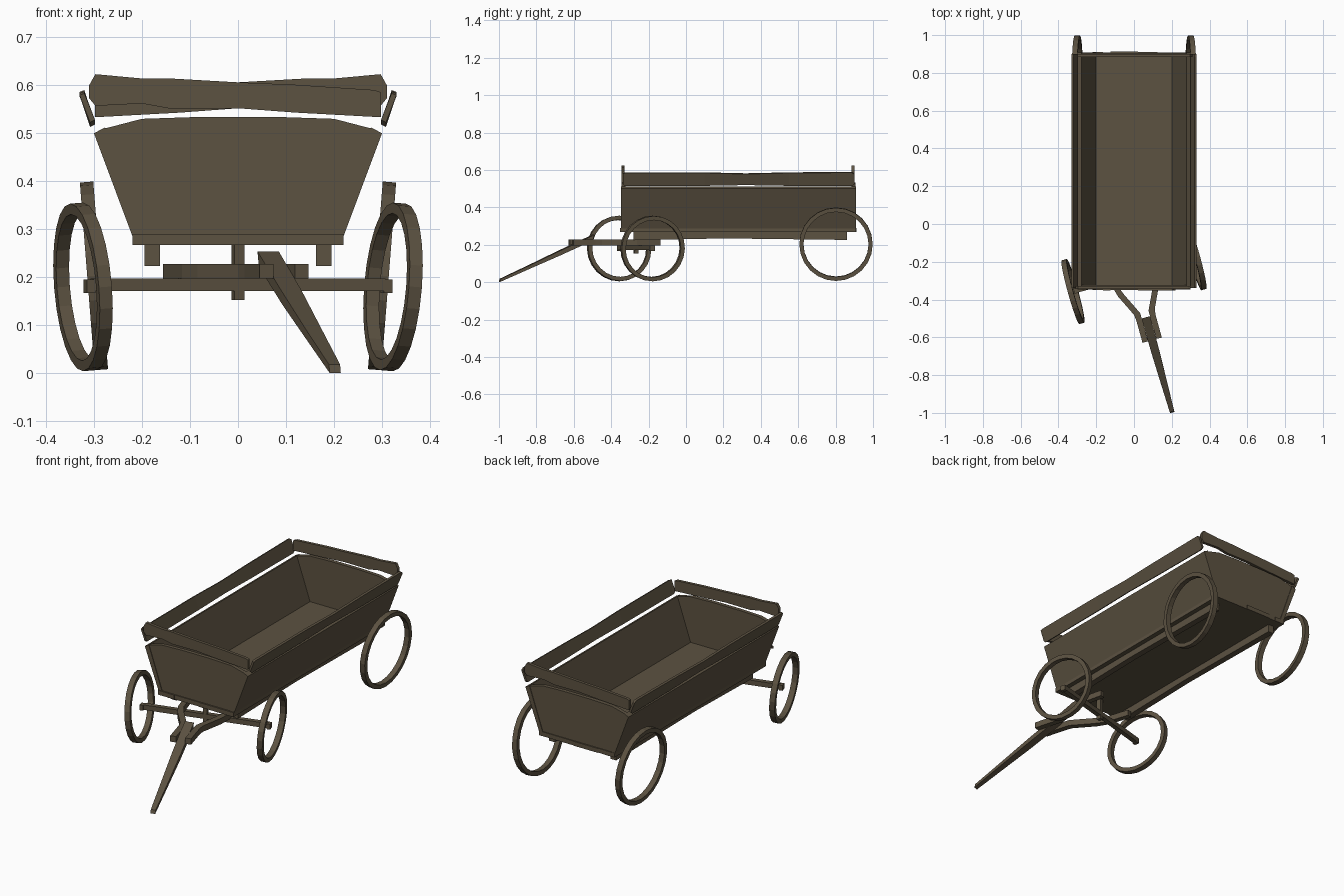
import bpy, bmesh, math, random
from mathutils import Vector, Matrix

if "Cube" in bpy.data.objects:
    bpy.data.objects.remove(bpy.data.objects["Cube"])

random.seed(4)
wood = bpy.data.materials.new("weathered brown wood")
wood.diffuse_color = (0.107, 0.084, 0.053, 1)
wood.use_nodes = True
wood.node_tree.nodes["Principled BSDF"].inputs["Base Color"].default_value = wood.diffuse_color


def finish(name, bm, matrix=None):
    if matrix:
        bm.transform(matrix)
    bmesh.ops.recalc_face_normals(bm, faces=bm.faces)
    me = bpy.data.meshes.new(name)
    bm.to_mesh(me)
    bm.free()
    me.materials.append(wood)
    ob = bpy.data.objects.new(name, me)
    bpy.context.collection.objects.link(ob)
    return ob


def loft(name, rings, matrix=None, closed=False):
    """Join equal-sized rings of points into a solid."""
    bm = bmesh.new()
    vs = [[bm.verts.new(p) for p in r] for r in rings]
    n = len(vs[0])
    for k in range(len(vs) if closed else len(vs) - 1):
        a, b = vs[k], vs[(k + 1) % len(vs)]
        for i in range(n):
            j = (i + 1) % n
            bm.faces.new((a[i], a[j], b[j], b[i]))
    if not closed:
        bm.faces.new(vs[0])
        bm.faces.new(vs[-1])
    return finish(name, bm, matrix)


def box(name, x0, x1, y0, y1, z0, z1, matrix=None):
    return loft(name, [[(x0, y, z0), (x1, y, z0), (x1, y, z1), (x0, y, z1)] for y in (y0, y1)], matrix)


def prism_y(name, pts, y0, y1):
    return loft(name, [[(x, y, z) for x, z in pts] for y in (y0, y1)])


def wheel(name, r, width, matrix):
    """Plain hoop, axis along x."""
    rings = []
    for i in range(24):
        a = 2 * math.pi * i / 24
        c, s = math.cos(a), math.sin(a)
        rings.append([(x, q * c, q * s) for x, q in
                      ((-width / 2, r), (width / 2, r), (width / 2, r - 0.022), (-width / 2, r - 0.022))])
    return loft(name, rings, matrix, closed=True)


# floor planks with slightly uneven ends
edges = [-0.22, -0.165, -0.125, 0.02, 0.125, 0.22]
for i in range(5):
    j = random.uniform(-0.005, 0.005)
    box("floor_plank", edges[i], edges[i + 1], -0.348 + j, 0.913 + j, 0.267, 0.29)

# sloping sides, runners and upper side rails
for s in (-1, 1):
    prism_y("side_board", [(s * 0.2, 0.29), (s * 0.22, 0.286), (s * 0.3, 0.5), (s * 0.277, 0.512)], -0.347, 0.908)
    loft("floor_runner", [[(s * x, y, z) for x, z in ((0.162, z0), (0.195, z0), (0.195, 0.267), (0.162, 0.267))]
                          for y, z0 in ((-0.28, 0.224), (0.2, 0.234), (0.86, 0.226))])
    rings = []
    for y, lo, hi in ((-0.338, 0.01, -0.004), (-0.325, 0, 0), (0.1, 0.002, 0), (0.32, 0.006, -0.005),
                      (0.55, 0.002, 0), (0.885, 0, 0.003), (0.9, 0.01, -0.006)):
        rings.append([(s * 0.308, y, 0.513 + lo), (s * 0.298, y, 0.518 + lo),
                      (s * 0.32, y, 0.587 + hi), (s * 0.33, y, 0.583 + hi)])
    loft("upper_side_rail", rings)

# end panels with a raised top, and tilted upper end rails
panel = [(-0.2, 0.288), (0.2, 0.288), (0.277, 0.51), (0.2, 0.53), (0.08, 0.534),
         (-0.08, 0.534), (-0.2, 0.53), (-0.277, 0.51)]
rail = [(-0.31, 0.573, 0.6), (-0.297, 0.557, 0.623), (-0.2, 0.562, 0.614), (-0.14, 0.551, 0.614),
        (0, 0.552, 0.606), (0.12, 0.543, 0.601), (0.285, 0.534, 0.59), (0.298, 0.534, 0.585)]
for name, y, s in (("front", -0.344, 1), ("rear", 0.885, -1)):
    prism_y(name + "_panel", panel, y, y + 0.02)
    loft(name + "_upper_rail", [[(s * x, y, a), (s * x, y + 0.016, a), (s * x, y + 0.016, b), (s * x, y, b)]
                                for x, a, b in rail])

# rear wheels lean outward at the top
CAMBER = math.radians(4.5)
for s in (-1, 1):
    wheel("rear_wheel", 0.196, 0.028,
          Matrix.Translation((s * 0.3, 0.802, 0.203)) @ Matrix.Rotation(s * CAMBER, 4, 'Y'))

# steered front assembly, turned about the king pin
steer = Matrix.Translation((0, -0.268, 0)) @ Matrix.Rotation(math.radians(15.5), 4, 'Z')
for s in (-1, 1):
    wheel("front_wheel", 0.175, 0.028,
          steer @ Matrix.Translation((s * 0.335, 0, 0.18)) @ Matrix.Rotation(s * CAMBER, 4, 'Y'))
    box("axle_end", *sorted((s * 0.312, s * 0.33)), -0.014, 0.014, 0.167, 0.195, steer)
    # curved fork arm
    loft("fork_arm", [[(s * (x - w), y, 0.197), (s * (x + w), y, 0.197), (s * (x + w), y, 0.228), (s * (x - w), y, 0.228)]
                      for x, y, w in ((0.12, 0.1, 0.014), (0.115, -0.03, 0.014), (0.095, -0.09, 0.017),
                                      (0.04, -0.205, 0.017), (0.038, -0.24, 0.015), (0.038, -0.36, 0.015))], steer)
box("front_axle", -0.315, 0.315, -0.012, 0.012, 0.171, 0.197, steer)
box("king_pin", -0.011, 0.011, -0.011, 0.011, 0.153, 0.267, steer)

# tapered tongue sloping to the ground
loft("tongue", [[(-w, y - t / 3, z - t), (w, y - t / 3, z - t), (w, y + t / 3, z + t), (-w, y + t / 3, z + t)]
                for y, z, w, t in ((-0.24, 0.238, 0.023, 0.016), (-0.42, 0.158, 0.022, 0.015),
                                   (-0.6, 0.078, 0.017, 0.011), (-0.755, 0.0095, 0.012, 0.009))], steer)
